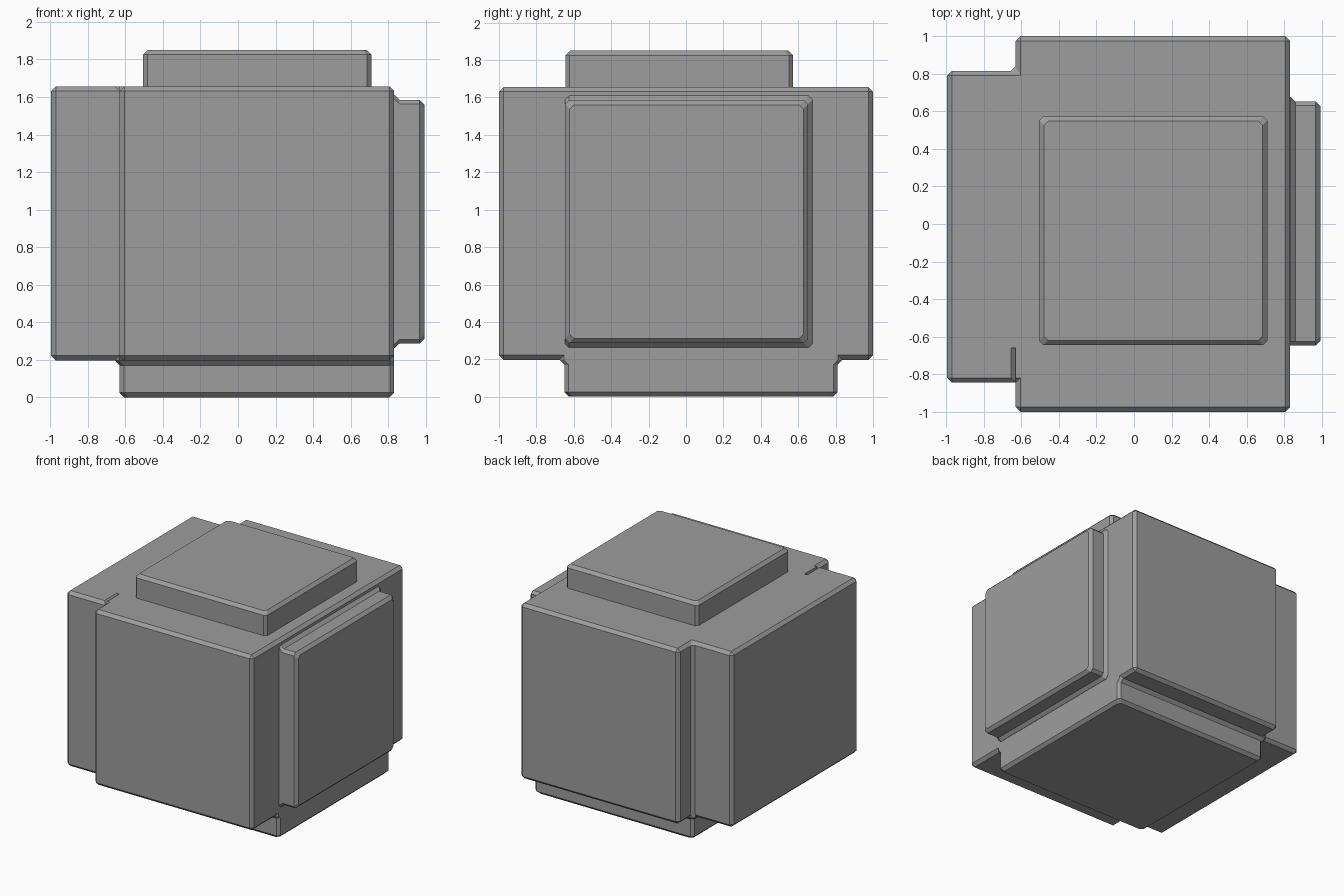
import bpy, bmesh
from mathutils import Matrix, Vector

if "Cube" in bpy.data.objects:
    bpy.data.objects.remove(bpy.data.objects["Cube"])

C = 0.025  # chamfer width used everywhere


def finish(name, bm):
    bmesh.ops.recalc_face_normals(bm, faces=bm.faces)
    me = bpy.data.meshes.new(name)
    bm.to_mesh(me)
    bm.free()
    ob = bpy.data.objects.new(name, me)
    bpy.context.collection.objects.link(ob)
    return ob


def prism(points, a, b, place, chamfer_at=None):
    """Extrude a 2D outline from a to b; place maps (u, v, w) to xyz."""
    bm = bmesh.new()
    lo = [bm.verts.new(place(u, v, a)) for u, v in points]
    hi = [bm.verts.new(place(u, v, b)) for u, v in points]
    bm.faces.new(lo)
    bm.faces.new(hi)
    n = len(points)
    for i in range(n):
        j = (i + 1) % n
        bm.faces.new((lo[i], lo[j], hi[j], hi[i]))
    bmesh.ops.recalc_face_normals(bm, faces=bm.faces)
    if chamfer_at:
        edges = [e for e in bm.edges if chamfer_at(e)]
        bmesh.ops.bevel(bm, geom=edges, offset=C, offset_type='OFFSET',
                        segments=1, profile=0.5, affect='EDGES')
    return bm


def block(name, rings, matrix=Matrix()):
    """Loft chamfered rectangles given as (u0, u1, v0, v1, height)."""
    bm = bmesh.new()
    loops = []
    for u0, u1, v0, v1, h in rings:
        c = 0.022
        pts = [(u0 + c, v0), (u1 - c, v0), (u1, v0 + c), (u1, v1 - c),
               (u1 - c, v1), (u0 + c, v1), (u0, v1 - c), (u0, v0 + c)]
        loops.append([bm.verts.new(matrix @ Vector((u, v, h))) for u, v in pts])
    for p, q in zip(loops, loops[1:]):
        for i in range(8):
            j = (i + 1) % 8
            bm.faces.new((p[i], p[j], q[j], q[i]))
    bm.faces.new(loops[0])
    bm.faces.new(loops[-1])
    return finish(name, bm)


def combine(target, tool, operation):
    m = target.modifiers.new(tool.name, 'BOOLEAN')
    m.operation, m.object, m.solver = operation, tool, 'EXACT'
    bpy.context.view_layer.objects.active = target
    bpy.ops.object.modifier_apply(modifier=m.name)
    bpy.data.objects.remove(tool)


# Main body with the wide front and back and the stepped left side
outline = [(-0.995, -0.845), (-0.63, -0.845), (-0.63, -1), (0.832, -1),
           (0.832, 1), (-0.63, 1), (-0.63, 0.815), (-0.995, 0.815)]


def not_front_step(e):
    return not all(abs(v.co.x + 0.63) < 1e-4 and abs(v.co.y + 0.845) < 1e-4 for v in e.verts)


body = finish("body", prism(outline, 0.197, 1.656, lambda u, v, w: (u, v, w), not_front_step))

# Small groove where the left step meets the front
for k, (z, d) in enumerate(((1.656, -C), (0.197, C))):
    tri = [(-0.63 - C - 0.01, z - d * 0.4), (-0.63, z - d * 0.4), (-0.63, z + d)]
    combine(body, finish("groove_cut_%d" % k, prism(
        tri, -0.9, -0.66, lambda u, v, w: (u, w, v))), 'DIFFERENCE')

# Foot, top and right-hand blocks with flared roots
foot = block("foot", [
    (-0.63 + C, 0.832 - C, -0.65 + C, 0.81 - C, 0),
    (-0.63, 0.832, -0.65, 0.81, C),
    (-0.63, 0.832, -0.65, 0.81, 0.17),
    (-0.63 - C, 0.832, -0.65 - C, 0.81 + C, 0.197),
    (-0.63 - C, 0.832, -0.65 - C, 0.81 + C, 0.3)])
cap = block("cap", [
    (-0.505, 0.71, -0.645, 0.573, 1.5),
    (-0.505, 0.71, -0.645, 0.573, 1.85 - C),
    (-0.505 + C, 0.71 - C, -0.645 + C, 0.573 - C, 1.85)])
to_x = Matrix(((0, 0, 1, 0), (1, 0, 0, 0), (0, 1, 0, 0), (0, 0, 0, 1)))
side = block("side_panel", [
    (-0.647, 0.652 + C, 0.287 - C, 1.585 + C, 0.7),
    (-0.647, 0.652 + C, 0.287 - C, 1.585 + C, 0.834),
    (-0.647, 0.652, 0.287, 1.585, 0.86),
    (-0.647, 0.652, 0.287, 1.585, 0.992 - C),
    (-0.647 + C, 0.652 - C, 0.287 + C, 1.585 - C, 0.992)], to_x)
for part in (foot, cap, side):
    combine(body, part, 'UNION')

# Dark grey colour
grey = bpy.data.materials.new("dark_grey")
grey.diffuse_color = (0.34, 0.34, 0.34, 1)
grey.use_nodes = True
grey.node_tree.nodes["Principled BSDF"].inputs["Base Color"].default_value = grey.diffuse_color
body.data.materials.clear()
body.data.materials.append(grey)
